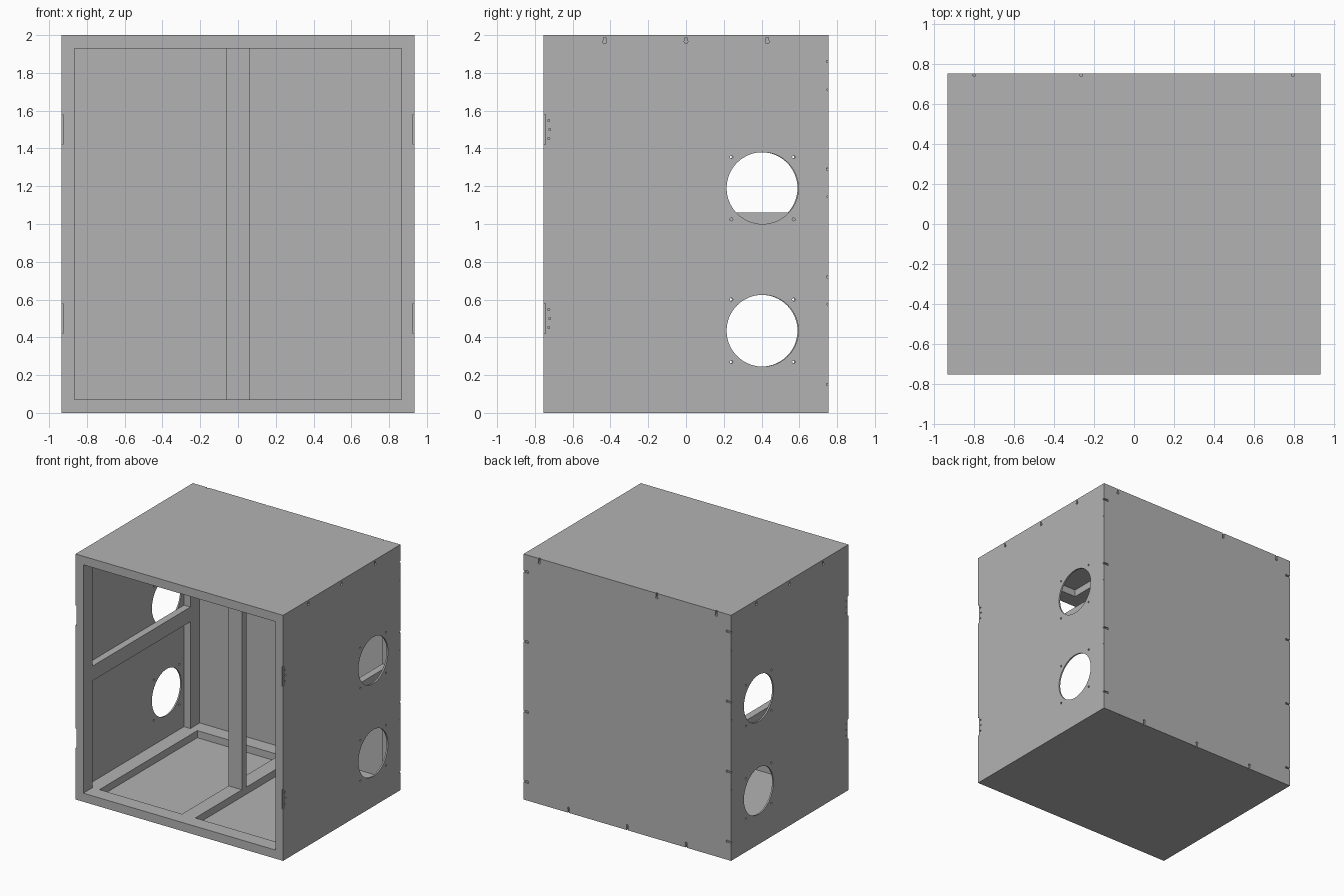
import bpy, bmesh
from math import pi
from mathutils import Matrix, Vector

if "Cube" in bpy.data.objects:
    bpy.data.objects.remove(bpy.data.objects["Cube"], do_unlink=True)

W, D, H = 0.935, 0.755, 2.0      # half width, half depth, height
T = 0.012                        # panel thickness
R = 0.07                         # panel plus timber thickness
B = 0.12                         # timber breadth

grey = bpy.data.materials.new("plain grey")
grey.use_nodes = True
colour = (0.45, 0.45, 0.45, 1)
grey.diffuse_color = colour
grey.node_tree.nodes["Principled BSDF"].inputs["Base Color"].default_value = colour


def add_box(bm, lo, hi):
    lo, hi = Vector(lo), Vector(hi)
    m = Matrix.Translation((lo + hi) / 2) @ Matrix.Diagonal((*(hi - lo), 1))
    bmesh.ops.create_cube(bm, size=1, matrix=m)


def add_drill(bm, centre, axis, radius, depth, sides=12):
    turn = Matrix.Rotation(pi / 2, 4, "Y" if axis == "X" else "X")
    bmesh.ops.create_cone(bm, cap_ends=True, segments=sides, radius1=radius,
                          radius2=radius, depth=depth,
                          matrix=Matrix.Translation(centre) @ turn)


def finish(bm, name):
    mesh = bpy.data.meshes.new(name)
    bm.to_mesh(mesh)
    bm.free()
    mesh.materials.append(grey)
    ob = bpy.data.objects.new(name, mesh)
    bpy.context.collection.objects.link(ob)
    return ob


def box(name, lo, hi):
    bm = bmesh.new()
    add_box(bm, lo, hi)
    return finish(bm, name)


def cut(ob, bm):
    cutter = finish(bm, ob.name + "_cutter")
    cutter.hide_render = True
    mod = ob.modifiers.new("cut", "BOOLEAN")
    mod.object, mod.solver = cutter, "EXACT"
    mod.use_self = True
    bpy.context.view_layer.objects.active = ob
    bpy.ops.object.modifier_apply(modifier=mod.name)
    bpy.data.objects.remove(cutter, do_unlink=True)


# Top and bottom panels
box("bottom_panel", (-W, -D, 0), (W, D - T, T))
box("top_panel", (-W, -D, H - T), (W, D - T, H))

# Side panels with vent holes, screw holes, hinge recesses and slots
for side, s, vent_y in (("left", 1, 0.405), ("right", -1, 0.4)):
    xs = sorted((s * W, s * (W - T)))
    panel = box(side + "_panel", (xs[0], -D, T), (xs[1], D - T, H - T))
    bm = bmesh.new()
    x = s * W
    for z in (0.435, 1.19):
        add_drill(bm, (x, vent_y, z), "X", 0.19, 0.1, 64)
        for dy in (-0.165, 0.165):
            for dz in (-0.165, 0.165):
                add_drill(bm, (x, vent_y + dy, z + dz), "X", 0.008, 0.1)
    for z in (0.5, 1.5):
        add_box(bm, (x - 0.008, -D - 0.01, z - 0.08), (x + 0.008, -D + 0.01, z + 0.08))
        for dz, y in ((-0.048, -0.727), (0, -0.722), (0.048, -0.727)):
            add_drill(bm, (x, y, z + dz), "X", 0.006, 0.1)
    for y in (-0.43, 0, 0.43):
        add_drill(bm, (x, y, 1.965), "X", 0.01, 0.1)
        add_box(bm, (x - 0.04, y - 0.006, 1.965), (x + 0.04, y + 0.006, H))
    cut(panel, bm)

# Back panel with screw slots around its edge
back = box("back_panel", (-W, D - T, 0), (W, D, H))
bm = bmesh.new()
for z in (0.15, 0.72, 1.29, 1.86):
    for s in (-1, 1):
        add_drill(bm, (s * (W - 0.035), D, z), "Y", 0.01, 0.1)
        xs = sorted((s * (W - 0.035), s * (W + 0.01)))
        add_box(bm, (xs[0], D - 0.04, z - 0.006), (xs[1], D + 0.04, z + 0.006))
for edge, inner, places in ((H + 0.01, H - 0.035, (-0.8, -0.265, 0.795)),
                            (-0.01, 0.035, (-0.53, 0, 0.53))):
    for x in places:
        add_drill(bm, (x, D, inner), "Y", 0.01, 0.1)
        zs = sorted((edge, inner))
        add_box(bm, (x - 0.006, D - 0.04, zs[0]), (x + 0.006, D + 0.04, zs[1]))
for z in (0.575, 1.145, 1.71):
    for s in (-1, 1):
        add_drill(bm, (s * W, D - T / 2, z), "X", 0.004, 0.02)
cut(back, bm)

# Floor and ceiling timber frames
X, Y0, Y1 = W - T, -D, D - T
for level, z0, z1 in (("floor", T, R), ("ceiling", H - R, H - T)):
    box(level + "_front_rail", (-X, Y0, z0), (X, Y0 + B, z1))
    box(level + "_back_rail", (-X, Y1 - B, z0), (X, Y1, z1))
    for name, a, b in (("right", -X, -X + B), ("centre", -B / 2, B / 2), ("left", X - B, X)):
        box(f"{level}_{name}_rail", (a, Y0 + B, z0), (b, Y1 - B, z1))

# Side wall uprights and middle rails
for side, s in (("left", 1), ("right", -1)):
    a, b = sorted((s * X, s * (W - R)))
    box(side + "_front_upright", (a, Y0, R), (b, Y0 + B, H - R))
    box(side + "_back_upright", (a, Y1 - B, R), (b, Y1, H - R))
    box(side + "_middle_rail", (a, Y0 + B, 1 - B / 2), (b, Y1 - B, 1 + B / 2))

# Centre post
box("centre_post", (-B / 2, -0.035, R), (B / 2, 0.025, H - R))
